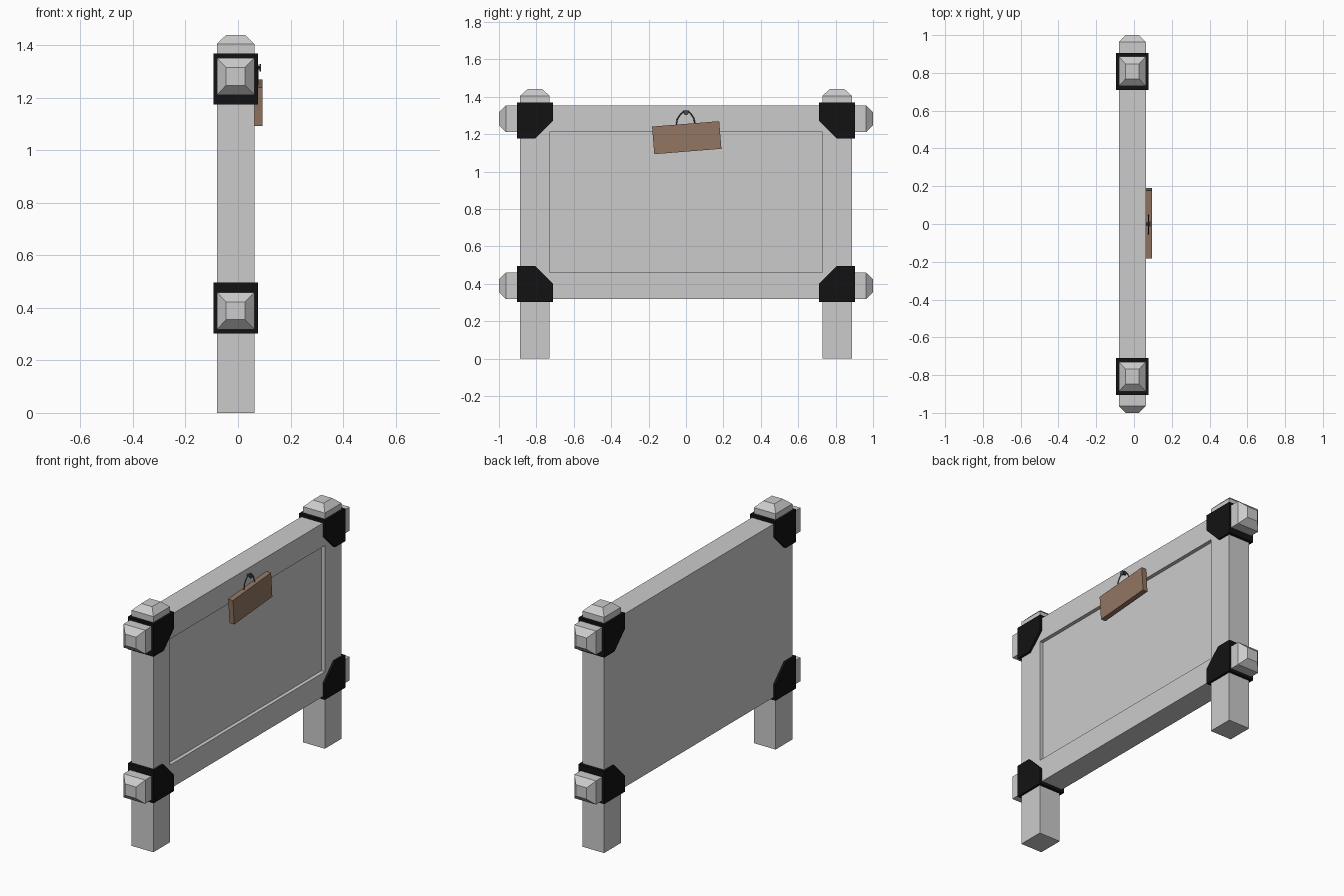
import bpy, bmesh, math
from mathutils import Vector, Matrix

if "Cube" in bpy.data.objects:
    bpy.data.objects.remove(bpy.data.objects["Cube"])

CX = -0.009          # depth centre of the frame
HX = 0.0715          # half depth of the timbers


def material(name, rgb):
    m = bpy.data.materials.new(name)
    m.diffuse_color = (*rgb, 1)
    m.use_nodes = True
    m.node_tree.nodes["Principled BSDF"].inputs["Base Color"].default_value = m.diffuse_color
    return m


black = material("black_iron", (0.006, 0.006, 0.006))
brown = material("brown_wood", (0.29, 0.18, 0.12))
dark = material("dark_metal", (0.07, 0.07, 0.07))


def finish(name, bm, mat=None):
    bmesh.ops.recalc_face_normals(bm, faces=bm.faces)
    me = bpy.data.meshes.new(name)
    bm.to_mesh(me)
    bm.free()
    ob = bpy.data.objects.new(name, me)
    bpy.context.collection.objects.link(ob)
    if mat:
        me.materials.append(mat)
    return ob


def box(name, lo, hi, mat=None, rot=None):
    lo, hi = Vector(lo), Vector(hi)
    bm = bmesh.new()
    bmesh.ops.create_cube(bm, size=1)
    bmesh.ops.scale(bm, vec=hi - lo, verts=bm.verts)
    if rot:
        bmesh.ops.rotate(bm, matrix=rot, verts=bm.verts)
    bmesh.ops.translate(bm, vec=(lo + hi) / 2, verts=bm.verts)
    return finish(name, bm, mat)


def timber(name, rings, axis):
    """Square timber lofted through (position, half depth, half width, centre)."""
    bm = bmesh.new()
    loops = []
    for pos, hd, hw, c in rings:
        ring = []
        for sx, sw in ((-1, -1), (1, -1), (1, 1), (-1, 1)):
            w = c + sw * hw
            co = (CX + sx * hd, w, pos) if axis == "z" else (CX + sx * hd, pos, w)
            ring.append(bm.verts.new(co))
        loops.append(ring)
    for a, b in zip(loops, loops[1:]):
        for i in range(4):
            j = (i + 1) % 4
            bm.faces.new((a[i], a[j], b[j], b[i]))
    bm.faces.new(loops[0])
    bm.faces.new(loops[-1])
    return finish(name, bm)


# Posts with chamfered tops
for s, side in ((-1, "left"), (1, "right")):
    y = s * 0.808
    timber(side + "_post", [(0, HX, 0.0785, y), (1.405, HX, 0.0785, y),
                            (1.44, 0.036, 0.04, y)], "z")

# Rails with chamfered ends
for z, level in ((0.389, "lower"), (1.282, "upper")):
    timber(level + "_rail", [(-1, 0.036, 0.034, z), (-0.963, HX, 0.0705, z),
                             (0.963, HX, 0.0705, z), (1, 0.036, 0.034, z)], "y")

# Recessed panel, flush with the frame at the back
box("panel", (CX - HX, -0.74, 0.45), (0.04, 0.74, 1.22))

# Corner brackets: square blocks with the inner corner cut off
for s, side in ((-1, "left"), (1, "right")):
    for zc, t, level in ((0.399, 1, "lower"), (1.2725, -1, "upper")):
        r, c = 0.097, 0.0
        profile = [(r, -r), (r, r), (c, r), (-r, c), (-r, -r)]
        bm = bmesh.new()
        f = bm.faces.new([bm.verts.new((CX - 0.085, s * (0.807 + u), zc + t * v))
                          for u, v in profile])
        ext = bmesh.ops.extrude_face_region(bm, geom=[f])["geom"]
        bmesh.ops.translate(bm, vec=(0.17, 0, 0),
                            verts=[g for g in ext if isinstance(g, bmesh.types.BMVert)])
        finish(f"{level}_{side}_bracket", bm, black)

# Tilted hanging sign
box("hanging_sign", (0.0625, -0.176, 1.107), (0.094, 0.184, 1.255), brown,
    Matrix.Rotation(math.radians(4.6), 3, "X"))

# Nail
bm = bmesh.new()
for r, depth, x in ((0.007, 0.03, 0.07), (0.014, 0.006, 0.085)):
    bmesh.ops.create_cone(bm, cap_ends=True, segments=8, radius1=r, radius2=r, depth=depth,
                          matrix=Matrix.Translation((x, 0, 1.315))
                          @ Matrix.Rotation(math.pi / 2, 4, "Y"))
finish("nail", bm, dark)

# Wire loop from sign to nail
cu = bpy.data.curves.new("hanging_wire", "CURVE")
cu.dimensions = "3D"
cu.bevel_depth = 0.003
cu.bevel_resolution = 0
path = [(-0.052, 1.25), (-0.046, 1.282), (-0.03, 1.306), (-0.01, 1.323), (0, 1.325),
        (0.01, 1.323), (0.028, 1.306), (0.042, 1.284), (0.047, 1.258)]
sp = cu.splines.new("POLY")
sp.points.add(len(path) - 1)
for p, (y, z) in zip(sp.points, path):
    p.co = (0.076, y, z, 1)
wire = bpy.data.objects.new("hanging_wire", cu)
cu.materials.append(dark)
bpy.context.collection.objects.link(wire)
